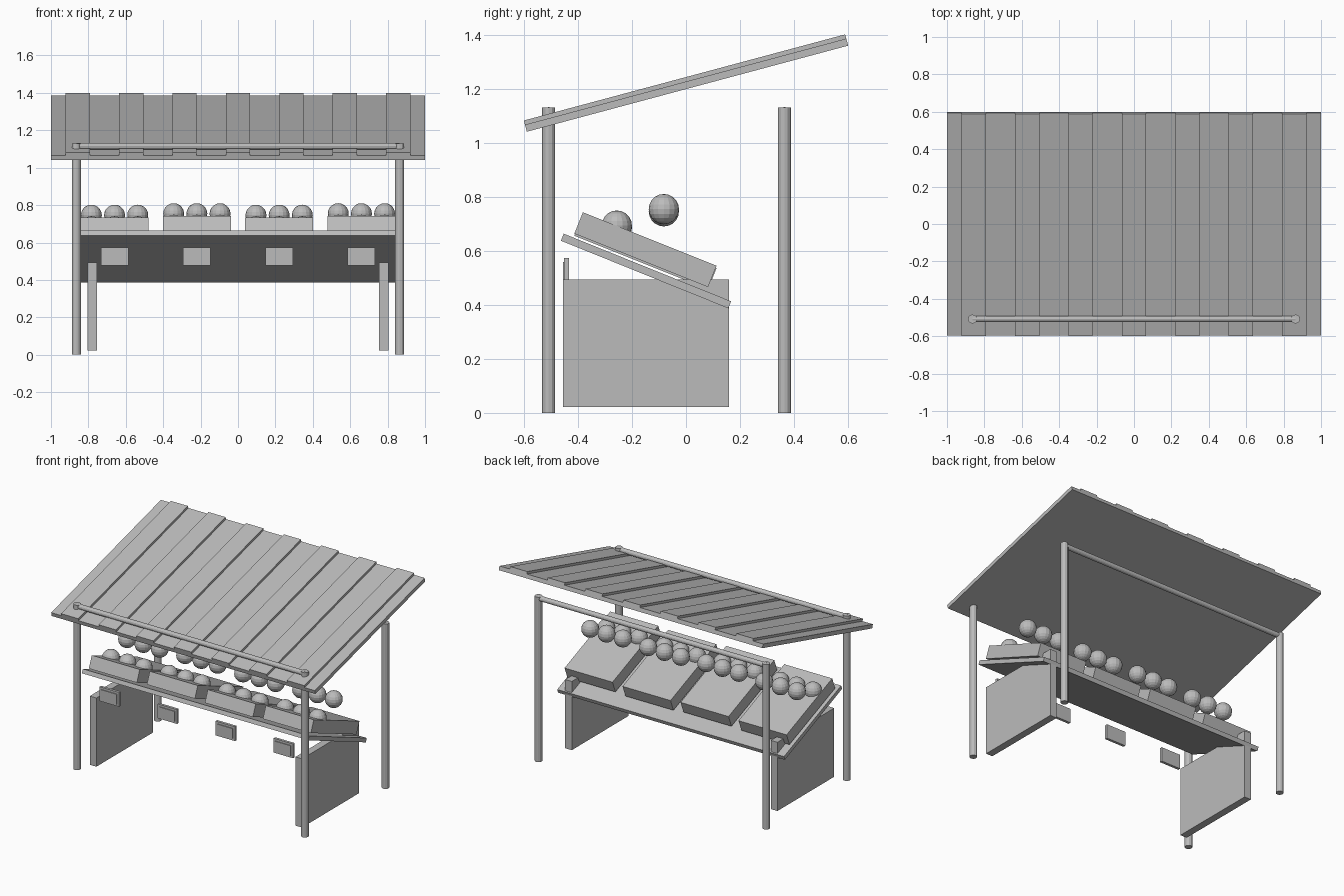
import bpy, bmesh
from math import radians, pi
from mathutils import Matrix, Vector

if "Cube" in bpy.data.objects:
    bpy.data.objects.remove(bpy.data.objects["Cube"])

grey = bpy.data.materials.new("plain_grey")
grey.use_nodes = True
COLOUR = (0.5, 0.5, 0.5, 1)
grey.diffuse_color = COLOUR
grey.node_tree.nodes["Principled BSDF"].inputs["Base Color"].default_value = COLOUR


def finish(name, bm, loc, rot=(0, 0, 0)):
    mesh = bpy.data.meshes.new(name)
    bm.to_mesh(mesh)
    bm.free()
    mesh.materials.append(grey)
    ob = bpy.data.objects.new(name, mesh)
    ob.location, ob.rotation_euler = loc, rot
    bpy.context.collection.objects.link(ob)
    return ob


def box(name, size, loc, tilt=0):
    bm = bmesh.new()
    bmesh.ops.create_cube(bm, size=1)
    bmesh.ops.scale(bm, vec=Vector(size), verts=bm.verts)
    return finish(name, bm, loc, (radians(tilt), 0, 0))


def rod(name, radius, length, loc, rot=(0, 0, 0)):
    bm = bmesh.new()
    bmesh.ops.create_cone(bm, cap_ends=True, segments=12, radius1=radius,
                          radius2=radius, depth=length)
    return finish(name, bm, loc, rot)


def ball(name, radius, loc):
    bm = bmesh.new()
    bmesh.ops.create_uvsphere(bm, u_segments=16, v_segments=10, radius=radius)
    return finish(name, bm, loc)


# Frame: four posts and a rail across each pair
POST_X, POST_H = 0.864, 1.13
for side, y in (("front", -0.508), ("back", 0.364)):
    for hand, x in (("left", POST_X), ("right", -POST_X)):
        rod(f"{side}_{hand}_post", 0.024, POST_H, (x, y, POST_H / 2))
    rod(f"{side}_rail", 0.017, 2 * POST_X, (0, y, 1.115), (0, pi / 2, 0))

# Sloping roof sheet with raised battens
ROOF_TILT, ROOF_LEN = 15, 1.231
turn = Matrix.Rotation(radians(ROOF_TILT), 3, "X")
roof_mid = Vector((0, 0, 1.2205))
box("roof_sheet", (2, ROOF_LEN, 0.027),
    roof_mid + turn @ Vector((0, 0, -0.008)), ROOF_TILT)
for i in range(7):
    offset = turn @ Vector(((i - 3) * 2 / 7, 0, 0.0135))
    box(f"roof_batten_{i + 1}", (0.13, ROOF_LEN, 0.016), roof_mid + offset, ROOF_TILT)

# Display table: two side panels and a tilted top
for hand, x in (("left", 0.78), ("right", -0.78)):
    box(f"{hand}_side_panel", (0.05, 0.615, 0.471), (x, -0.1485, 0.2575))
box("table_top", (1.72, 0.668, 0.028), (0, -0.148, 0.525), -22)

# Crates with two rows of fruit, and a price tag under each
for i in range(4):
    x = (i - 1.5) * 0.44
    lift = 0.004 if i % 2 else -0.004
    box(f"crate_{i + 1}", (0.364, 0.533, 0.085), (x, -0.15, 0.6 + lift), -21.8)
    for row, (y, z) in enumerate(((-0.256, 0.689), (-0.082, 0.75))):
        for k in (-1, 0, 1):
            ball(f"fruit_{i + 1}_{row + 1}_{k + 2}", 0.056,
                 (x + k * 0.124, y, z + lift))
    box(f"tag_back_{i + 1}", (0.147, 0.018, 0.098), (x, -0.442, 0.525))
    box(f"tag_face_{i + 1}", (0.118, 0.006, 0.068), (x, -0.453, 0.525))
